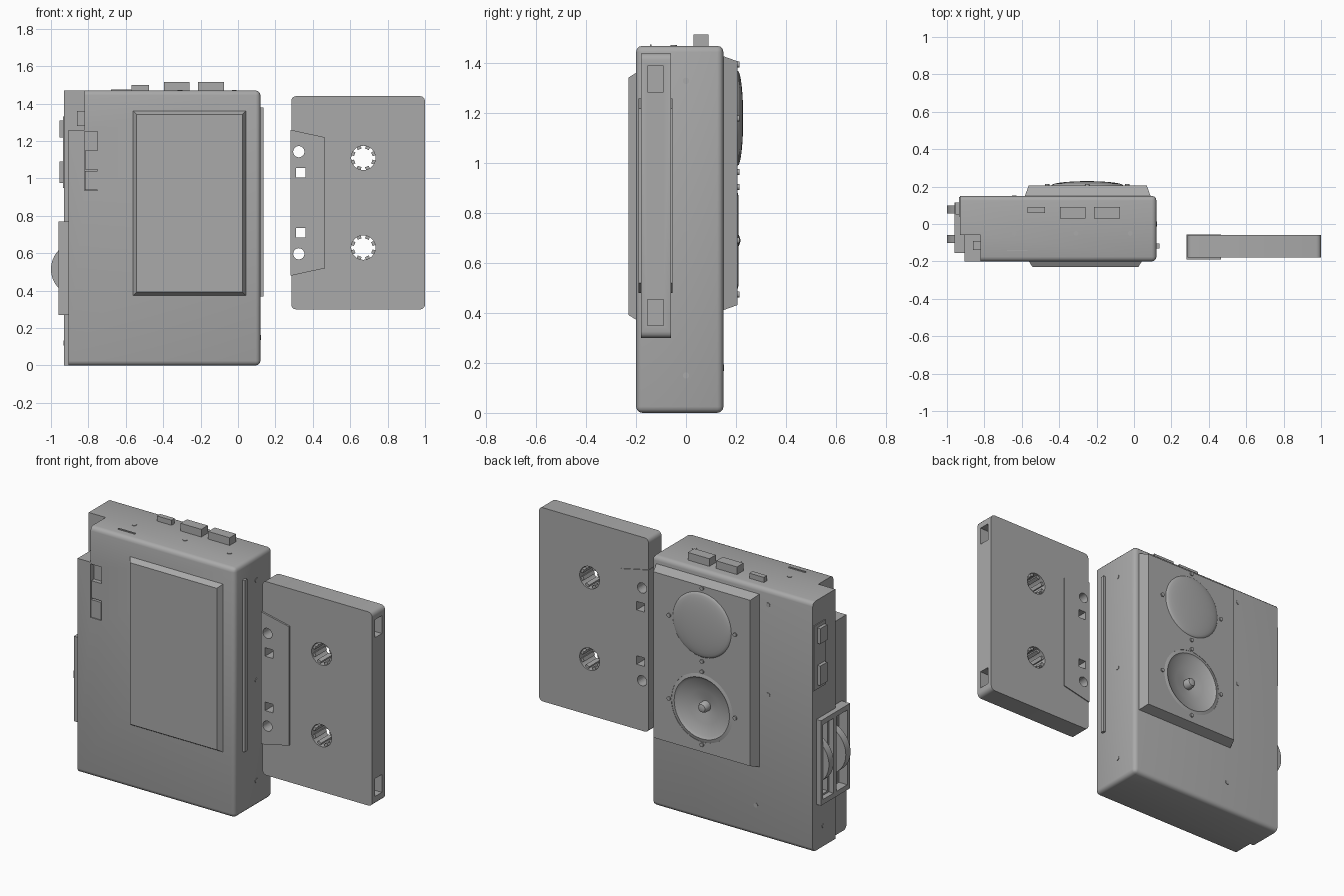
import bpy, bmesh, math
from mathutils import Matrix

if "Cube" in bpy.data.objects:
    bpy.data.objects.remove(bpy.data.objects["Cube"])

grey = bpy.data.materials.new("plain grey")
grey.use_nodes = True
grey.diffuse_color = (0.4, 0.4, 0.4, 1)
grey.node_tree.nodes["Principled BSDF"].inputs["Base Color"].default_value = (0.4, 0.4, 0.4, 1)


def finish(name, bm):
    bmesh.ops.recalc_face_normals(bm, faces=bm.faces)
    mesh = bpy.data.meshes.new(name)
    bm.to_mesh(mesh)
    bm.free()
    mesh.materials.append(grey)
    ob = bpy.data.objects.new(name, mesh)
    bpy.context.collection.objects.link(ob)
    return ob


def activate(ob):
    bpy.ops.object.select_all(action='DESELECT')
    ob.select_set(True)
    bpy.context.view_layer.objects.active = ob


def smooth(ob, angle=35):
    activate(ob)
    bpy.ops.object.shade_smooth_by_angle(angle=math.radians(angle))
    return ob


def box(name, xs, ys, zs, bevel=0, pick=None, segments=3):
    """Box from axis ranges; pick chooses the edges to round."""
    bm = bmesh.new()
    bmesh.ops.create_cube(bm, size=1)
    for v in bm.verts:
        v.co = [r[0] if c < 0 else r[1] for c, r in zip(v.co, (xs, ys, zs))]
    if bevel:
        edges = [e for e in bm.edges if pick is None or pick(e)]
        bmesh.ops.bevel(bm, geom=edges, offset=bevel, segments=segments,
                        profile=0.5, affect='EDGES')
    return finish(name, bm)


def prism(name, outline, y0, y1, inset=0):
    """Extrude an (x, z) outline from y0 to y1, narrowing by inset at y1."""
    cx = sum(p[0] for p in outline) / len(outline)
    cz = sum(p[1] for p in outline) / len(outline)
    bm = bmesh.new()
    a = [bm.verts.new((x, y0, z)) for x, z in outline]
    b = [bm.verts.new((x - math.copysign(inset, x - cx), y1,
                       z - math.copysign(inset, z - cz))) for x, z in outline]
    bm.faces.new(a)
    bm.faces.new(b)
    for i in range(len(a)):
        j = (i + 1) % len(a)
        bm.faces.new((a[i], a[j], b[j], b[i]))
    return finish(name, bm)


def rect(x0, x1, z0, z1):
    return [(x0, z0), (x1, z0), (x1, z1), (x0, z1)]


def cylinder(name, centre, radius, depth, axis='Y', sides=32):
    bm = bmesh.new()
    turn = {'X': Matrix.Rotation(math.pi / 2, 4, 'Y'),
            'Y': Matrix.Rotation(math.pi / 2, 4, 'X'), 'Z': Matrix()}[axis]
    bmesh.ops.create_cone(bm, cap_ends=True, segments=sides, radius1=radius, radius2=radius,
                          depth=depth, matrix=Matrix.Translation(centre) @ turn)
    return finish(name, bm)


def lathe(name, profile, x, z, steps=48):
    """Spin a (radius, y) profile round a y-parallel axis."""
    bm = bmesh.new()
    vs = [bm.verts.new((r, y, 0)) for r, y in profile]
    es = [bm.edges.new(p) for p in zip(vs, vs[1:])]
    bmesh.ops.spin(bm, geom=vs + es, cent=(0, 0, 0), axis=(0, 1, 0),
                   angle=math.tau, steps=steps, use_merge=True)
    bmesh.ops.remove_doubles(bm, verts=bm.verts, dist=0.0001)
    bmesh.ops.translate(bm, verts=bm.verts, vec=(x, 0, z))
    return smooth(finish(name, bm))


def cut(ob, cutters):
    for c in cutters:
        activate(ob)
        mod = ob.modifiers.new("cut", 'BOOLEAN')
        mod.operation = 'DIFFERENCE'
        mod.solver = 'EXACT'
        mod.object = c
        bpy.ops.object.modifier_apply(modifier=mod.name)
        bpy.data.objects.remove(c)
    return ob


# Player body, rounded everywhere except its left-hand end, with stepped corner
body = box("body", (-0.93, 0.12), (-0.2, 0.15), (0, 1.47), 0.025,
           lambda e: any(v.co.x > 0 for v in e.verts))
cut(body, [box("c", (-1, -0.905), (-0.3, -0.06), (-0.1, 1.6)),
           box("c", (-1, -0.82), (-0.3, -0.06), (1.26, 1.6)),
           box("c", (-0.82, -0.75), (-0.3, -0.17), (0.935, 1.25)),
           box("c", (-1, -0.87), (-0.11, -0.02), (0.31, 0.73)),
           box("c", (-1, -0.87), (0.01, 0.095), (0.31, 0.73))])
smooth(body)

# Front slider switch and corner button
box("slider_lower", (-0.818, -0.752), (-0.198, -0.165), (0.937, 1.04))
box("slider_upper", (-0.818, -0.752), (-0.195, -0.165), (1.048, 1.15))
box("corner_button", (-0.86, -0.81), (-0.14, -0.09), (1.28, 1.36))

# Cassette door and hinge strip
prism("cassette_door", rect(-0.565, 0.045, 0.37, 1.365), -0.195, -0.23, 0.022)
box("hinge_strip", (0.11, 0.135), (-0.13, -0.105), (0.37, 1.38))

# Top keys
for i, (x0, x1, y0, top) in enumerate([(-0.395, -0.26, 0.03, 1.515),
                                       (-0.215, -0.075, 0.03, 1.515),
                                       (-0.57, -0.475, 0.06, 1.5)]):
    box(f"top_key_{i + 1}", (x0, x1), (y0, 0.09), (1.45, top))
box("top_indicator", (-0.68, -0.57), (-0.145, -0.138), (1.46, 1.476))

# Side buttons
for i, (z0, z1) in enumerate([(1.22, 1.31), (0.975, 1.09)]):
    box(f"side_button_{i + 1}", (-0.955, -0.92), (0.05, 0.115), (z0, z1))
box("side_button_plate", (-0.936, -0.92), (0.04, 0.145), (0.95, 1.33))

# Volume wheel housing with two open windows and wheels
housing = box("wheel_housing", (-0.96, -0.9), (-0.155, 0.115), (0.27, 0.77))
cut(housing, [box("c", (-1, -0.8), (-0.13, -0.03), (0.3, 0.74)),
              box("c", (-1, -0.8), (0.0, 0.095), (0.3, 0.74))])
for i, y in enumerate((-0.08, 0.077)):
    smooth(cylinder(f"volume_wheel_{i + 1}", (-0.855, y, 0.515), 0.145, 0.044, sides=64))

# Back speaker panel
SX, TOP, LOW, FACE = -0.25, 1.18, 0.69, 0.207
panel = prism("speaker_panel", rect(-0.585, 0.09, 0.41, 1.43), 0.145, FACE, 0.022)
cut(panel, [cylinder("c", (SX, FACE, LOW), 0.2, 0.09, sides=48)])
lathe("speaker_dome", [(0.2, FACE - 0.005), (0.2, FACE)] +
      [(0.19 * math.cos(a), FACE + 0.022 * math.sin(a))
       for a in (i * math.pi / 16 for i in range(8))] + [(0, FACE + 0.022)], SX, TOP)
lathe("speaker_cone", [(0.201, FACE - 0.002), (0.18, FACE + 0.003), (0.165, FACE - 0.008),
                       (0.1, FACE - 0.02), (0.04, FACE - 0.036), (0, FACE - 0.04)], SX, LOW)
lathe("speaker_centre_cap", [(0.03, FACE - 0.04), (0.03, FACE - 0.01),
                             (0.022, FACE + 0.005), (0, FACE + 0.012)], SX, LOW, 24)
for cz in (TOP, LOW):
    for k in range(4):
        a = k * math.pi / 2
        cylinder("speaker_clip", (SX + 0.215 * math.cos(a), FACE, cz + 0.215 * math.sin(a)),
                 0.012, 0.014, sides=12)

# Screws as small shallow discs
for z in (1.33, 0.74, 0.15):
    cylinder("side_screw", (0.12, 0, z), 0.013, 0.006, 'X', 12)
for x in (-0.64, -0.31, -0.02):
    cylinder("top_screw", (x, -0.05, 1.47), 0.013, 0.006, 'Z', 12)
for x, z in ((-0.64, 1.38), (-0.64, 0.85), (-0.56, 0.18)):
    cylinder("back_screw", (x, 0.15, z), 0.013, 0.006, 'Y', 12)
cylinder("left_screw", (-0.93, 0.05, 0.12), 0.013, 0.006, 'X', 12)

# Loose tape cassette
MID = 0.87
tape = box("tape_shell", (0.285, 1.0), (-0.18, -0.06), (0.3, 1.44), 0.025,
           lambda e: abs(e.verts[0].co.y - e.verts[1].co.y) > 0.05)
rim = prism("tape_head_rim", [(0.282, 0.48), (0.465, 0.52), (0.465, 1.22), (0.282, 1.26)],
            -0.19, -0.055)


def tape_holes():
    cutters = []
    for s in (-1, 1):
        cutters += [cylinder("c", (0.325, -0.12, MID + s * 0.273), 0.03, 0.4, sides=24),
                    box("c", (0.31, 0.36), (-0.4, 0.2),
                        sorted((MID + s * 0.135, MID + s * 0.185)))]
    return cutters


cut(rim, tape_holes())
cut(tape, tape_holes())
for s in (-1, 1):
    reel = (0.67, -0.12, MID + s * 0.24)
    cut(tape, [cylinder("c", reel, 0.065, 0.4),
               box("c", (0.93, 1.1), (-0.155, -0.09),
                   sorted((MID + s * 0.415, MID + s * 0.52)))])
    # Drive teeth round each reel hole
    for k in range(8):
        tooth = box("reel_tooth", (0.05, 0.07), (-0.05, 0.05), (-0.011, 0.011))
        tooth.data.transform(Matrix.Translation(reel) @
                             Matrix.Rotation((k + 0.5) * math.pi / 4, 4, 'Y'))
smooth(tape)
